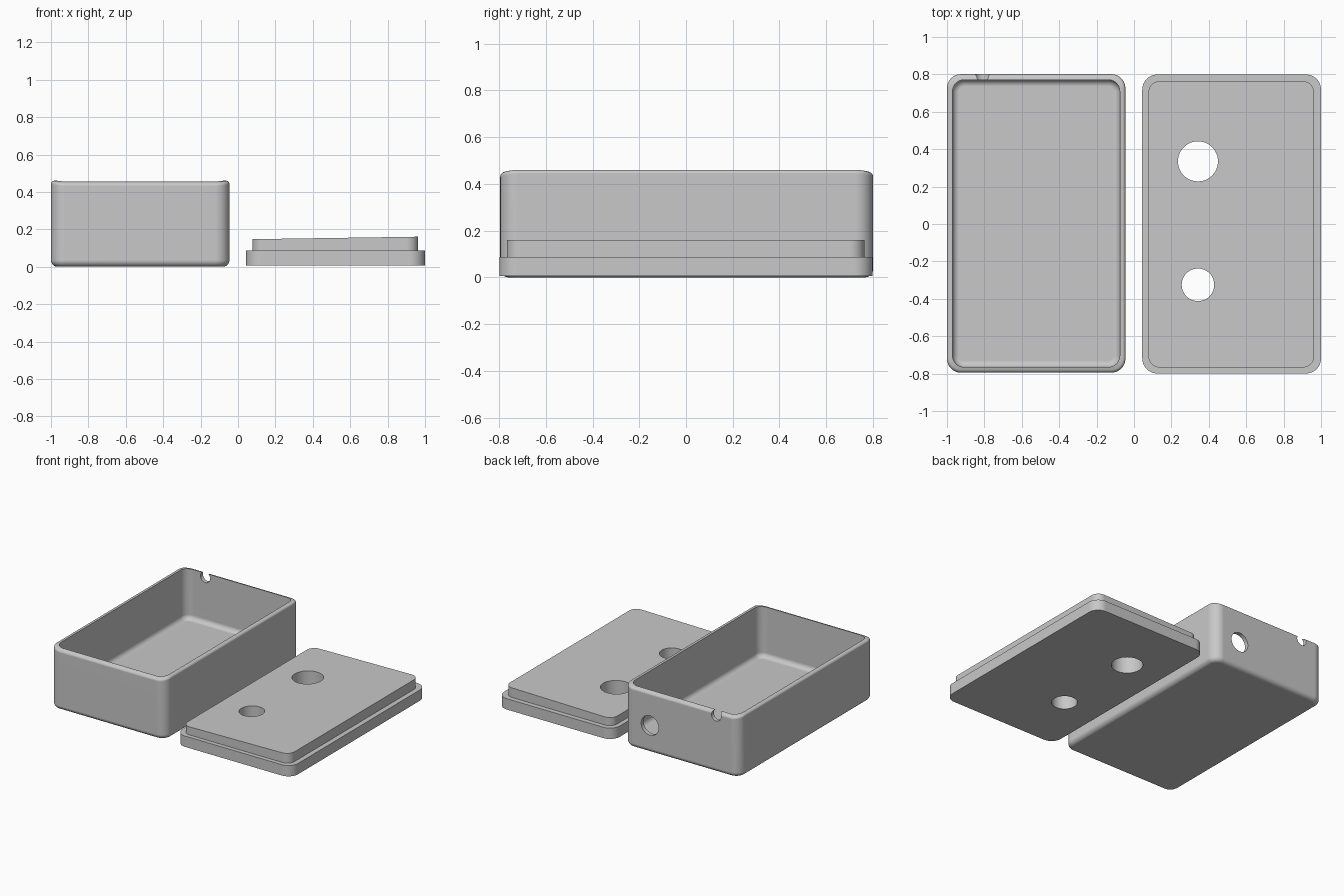
import bpy, bmesh, math
from mathutils import Matrix

if "Cube" in bpy.data.objects:
    bpy.data.objects.remove(bpy.data.objects["Cube"])

grey = bpy.data.materials.new("plain grey")
grey.use_nodes = True
grey.diffuse_color = (0.58, 0.58, 0.58, 1)
grey.node_tree.nodes["Principled BSDF"].inputs["Base Color"].default_value = grey.diffuse_color


def ring(cx, cy, hx, hy, r, z, steps=10):
    """Rounded rectangle outline at height z."""
    pts = []
    for i, (sx, sy) in enumerate([(1, 1), (-1, 1), (-1, -1), (1, -1)]):
        for k in range(steps + 1):
            a = math.pi / 2 * (i + k / steps)
            pts.append((cx + sx * (hx - r) + r * math.cos(a),
                        cy + sy * (hy - r) + r * math.sin(a), z))
    return pts


def loft(name, rings, shape):
    """Skin a stack of outlines and cap both ends."""
    bm = bmesh.new()
    loops = [[bm.verts.new(shape(p)) for p in pts] for pts in rings]
    n = len(loops[0])
    for lo, hi in zip(loops, loops[1:]):
        for i in range(n):
            j = (i + 1) % n
            bm.faces.new((lo[i], lo[j], hi[j], hi[i]))
    bm.faces.new(loops[0][::-1])
    bm.faces.new(loops[-1])
    bmesh.ops.recalc_face_normals(bm, faces=bm.faces)
    return finish(name, bm)


def finish(name, bm):
    mesh = bpy.data.meshes.new(name)
    bm.to_mesh(mesh)
    bm.free()
    mesh.materials.append(grey)
    obj = bpy.data.objects.new(name, mesh)
    bpy.context.collection.objects.link(obj)
    return obj


def drill(target, centre, radius, depth, axis):
    """Cut a round hole through the target along y or z."""
    bm = bmesh.new()
    turn = Matrix.Rotation(math.pi / 2, 4, "X") if axis == "y" else Matrix()
    bmesh.ops.create_cone(bm, cap_ends=True, segments=48, radius1=radius, radius2=radius,
                          depth=depth, matrix=Matrix.Translation(centre) @ turn)
    cutter = finish("hole_cutter", bm)
    cutter.hide_render = True
    mod = target.modifiers.new("hole", "BOOLEAN")
    mod.operation = "DIFFERENCE"
    mod.solver = "EXACT"
    mod.object = cutter
    bpy.context.view_layer.objects.active = target
    bpy.ops.object.modifier_apply(modifier=mod.name)
    bpy.data.objects.remove(cutter)


def smooth(obj):
    """Smooth the rounds while the broad walls stay flat."""
    bpy.ops.object.select_all(action="DESELECT")
    obj.select_set(True)
    bpy.context.view_layer.objects.active = obj
    bpy.ops.object.shade_smooth_by_angle(angle=math.radians(30))
    mod = obj.modifiers.new("flat_walls", "WEIGHTED_NORMAL")
    mod.keep_sharp = True


# Open box: outer skin up to the rim, then the inner skin down to the floor
BX, BY, HX, HY, TOP = -0.523, 0.003, 0.477, 0.798, 0.46
WALL, FLOOR, FILLET, LIP = 0.03, 0.08, 0.035, 0.016
arc = [math.pi / 2 * k / 6 for k in range(7)]


def box_ring(inset, r, z):
    return ring(BX, BY, HX - inset, HY - inset, r, z)


def rim_sag(p):
    """Let the rim drop softly over the two short walls."""
    x, y, z = p
    if z > 0.4:
        t = max(0, (abs(y - BY) - 0.72) / 0.075)
        z -= 0.012 * t * t
    return x, y, z


outer = [box_ring(FILLET * (1 - math.sin(a)), 0.075 - FILLET * (1 - math.sin(a)),
                  FILLET * (1 - math.cos(a))) for a in arc]
rim = [box_ring(LIP * (1 - math.cos(a)), 0.075 - LIP * (1 - math.cos(a)),
                TOP - LIP * (1 - math.sin(a))) for a in arc[::2]]
rim.append(box_ring(WALL, 0.062, TOP))
inner = [box_ring(WALL + FILLET * (1 - math.cos(a)), 0.062 - FILLET * (1 - math.cos(a)),
                  FLOOR + FILLET * (1 - math.sin(a))) for a in arc]
box = loft("open_box", outer + rim + inner, rim_sag)

# Cable hole and rim notch in the back wall
drill(box, (-0.262, 0.79, 0.205), 0.072, 0.2, "y")
drill(box, (-0.81, 0.79, 0.425), 0.04, 0.2, "y")
smooth(box)

# Lid: flange with a raised plug whose top slopes slightly across x
LX, BASE, STEP = 0.522, 0.007, 0.088


def plug_slope(p):
    x, y, z = p
    return (x, y, z + 0.015 * (x - LX)) if z > 0.1 else p


flange = [ring(LX, 0, 0.478, 0.799, 0.08, z) for z in (BASE, STEP)]
plug = [ring(LX - 0.002, -0.002, 0.443, 0.765, 0.06, z) for z in (STEP, 0.154)]
lid = loft("lid", flange + plug, plug_slope)

# Two round openings in the lid
drill(lid, (0.342, 0.335, 0.1), 0.107, 0.4, "z")
drill(lid, (0.342, -0.325, 0.1), 0.087, 0.4, "z")
smooth(lid)
